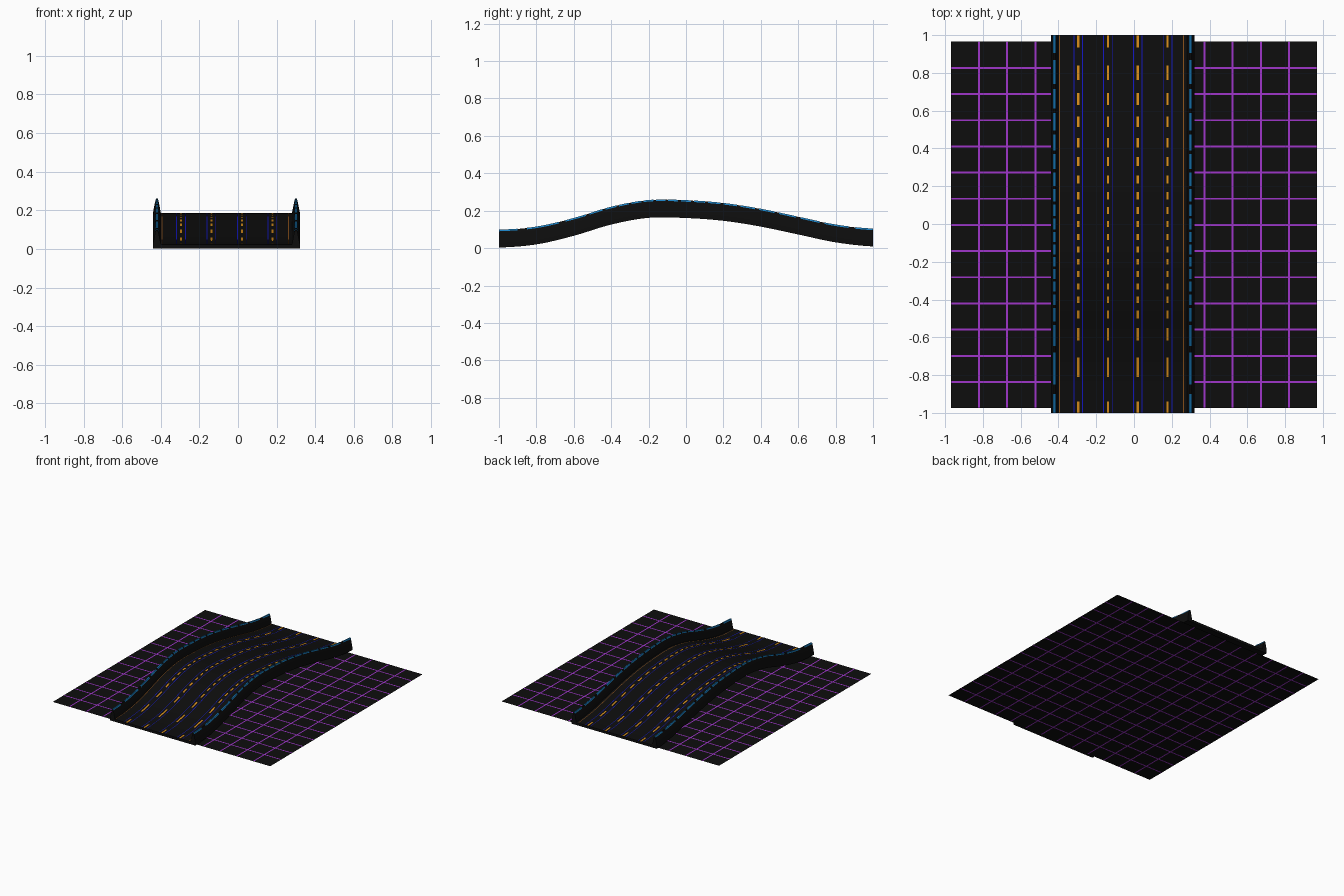
import bpy, bmesh

if "Cube" in bpy.data.objects:
    bpy.data.objects.remove(bpy.data.objects["Cube"])

def material(name, rgb):
    m = bpy.data.materials.new(name)
    m.diffuse_color = (*rgb, 1)
    m.use_nodes = True
    m.node_tree.nodes["Principled BSDF"].inputs["Base Color"].default_value = m.diffuse_color
    return m

BLACK = material("asphalt_black", (0.004, 0.004, 0.004))
PURPLE = material("grid_purple", (0.35, 0.035, 0.6))
ORANGE = material("dash_orange", (0.68, 0.26, 0.01))
RUST = material("edge_rust", (0.25, 0.08, 0.01))
BLUE = material("lane_blue", (0.006, 0.008, 0.55))
CYAN = material("rail_cyan", (0.01, 0.22, 0.55))

# Height of the road underside along y
HILL = [(-1, .003), (-.8, .02), (-.6, .066), (-.4, .126), (-.2, .162), (0, .161),
        (.2, .146), (.4, .115), (.6, .073), (.8, .031), (1, .009)]

def height(y):
    i = min(max(int((y + 1) / 0.2), 0), 9)
    z = [HILL[min(max(k, 0), 10)][1] for k in range(i - 1, i + 3)]
    t = (y - HILL[i][0]) / 0.2
    return 0.5 * (2 * z[1] + (z[2] - z[0]) * t
                  + (2 * z[0] - 5 * z[1] + 4 * z[2] - z[3]) * t ** 2
                  + (3 * z[1] - z[0] - 3 * z[2] + z[3]) * t ** 3)

def sweep(bm, section, y0=-1.0, y1=1.0, closed=False):
    """Run an (x, z) section along the hill, left to right over the top."""
    n = max(2, round((y1 - y0) / 0.02))
    rings = []
    for j in range(n + 1):
        y = y0 + (y1 - y0) * j / n
        rings.append([bm.verts.new((x, y, z + height(y))) for x, z in section])
    m = len(section)
    for a, b in zip(rings, rings[1:]):
        for i in range(m if closed else m - 1):
            k = (i + 1) % m
            bm.faces.new((a[i], a[k], b[k], b[i]))
    if closed:
        bm.faces.new(rings[0][::-1])
        bm.faces.new(rings[-1])

def finish(bm, name, mat, smooth=False):
    me = bpy.data.meshes.new(name)
    bm.to_mesh(me)
    bm.free()
    me.materials.append(mat)
    ob = bpy.data.objects.new(name, me)
    bpy.context.collection.objects.link(ob)
    if smooth:
        bpy.ops.object.select_all(action='DESELECT')
        ob.select_set(True)
        bpy.context.view_layer.objects.active = ob
        bpy.ops.object.shade_smooth_by_angle()
    return ob

DECK = 0.02
LEFT, RIGHT = -0.42, 0.30

# Road deck
bm = bmesh.new()
sweep(bm, [(-.40, 0), (-.40, DECK), (.28, DECK), (.28, 0)], closed=True)
finish(bm, "road_deck", BLACK, True)

# Tapered barriers on both sides
half = [(.02, 0), (.02, .024), (.015, .05), (.009, .08), (.004, .094)]
for name, cx in (("left_barrier", LEFT), ("right_barrier", RIGHT)):
    bm = bmesh.new()
    sweep(bm, [(cx - w, z) for w, z in half] + [(cx + w, z) for w, z in half[::-1]], closed=True)
    finish(bm, name, BLACK, True)

# Dash centres: the spacing stretches towards the ends of the road
centres = [-1.0, -.75, -.575, -.475, -.4, -.33, -.265, -.2, -.135, -.07, 0, .07,
           .15, .235, .33, .43, .54, .66, .795, .98]

def spans(fill):
    for i, c in enumerate(centres):
        before = c - centres[i - 1] if i else .12
        after = centres[i + 1] - c if i < len(centres) - 1 else .12
        yield max(-1, c - before * fill / 2), min(1, c + after * fill / 2)

def flat(x, w, z=DECK + .0015):
    return [(x - w / 2, z), (x + w / 2, z)]

# Orange lane dashes, each flanked by two thin blue lines
lanes = [-.295, -.138, .02, .178]
bm = bmesh.new()
for x in lanes:
    for y0, y1 in spans(0.48):
        sweep(bm, flat(x, .011), y0, y1)
finish(bm, "lane_dashes", ORANGE)

bm = bmesh.new()
for x in lanes:
    for s in (-.023, .023):
        sweep(bm, flat(x + s, .004))
finish(bm, "lane_lines", BLUE)

# Rust edge lines beside the barriers
bm = bmesh.new()
for x in (-.394, .262):
    sweep(bm, flat(x, .004))
finish(bm, "edge_lines", RUST)

# Cyan dashed caps along the barrier tops
bm = bmesh.new()
for cx in (LEFT, RIGHT):
    for y0, y1 in spans(0.8):
        sweep(bm, [(cx - .0075, .087), (cx - .0045, .0955), (cx + .0045, .0955), (cx + .0075, .087)], y0, y1)
finish(bm, "barrier_light_strips", CYAN)

# Ground sheet with its grid of lines, visible from both sides
def rect(bm, x0, x1, y0, y1, z, up=True):
    v = [bm.verts.new((x, y, z)) for x, y in ((x0, y0), (x1, y0), (x1, y1), (x0, y1))]
    bm.faces.new(v if up else v[::-1])

G, Y0, Y1 = 0.97, -0.975, 0.965
bm = bmesh.new()
rect(bm, -G, G, Y0, Y1, .001)
finish(bm, "ground_sheet", BLACK)

bm = bmesh.new()
for z, up in ((.002, True), (0, False)):
    for i in range(1, 13):
        x = -G + 2 * G * i / 13
        rect(bm, x - .005, x + .005, Y0, Y1, z, up)
    for j in range(1, 14):
        y = Y0 + (Y1 - Y0) * j / 14
        rect(bm, -G, G, y - .005, y + .005, z, up)
finish(bm, "ground_grid_lines", PURPLE)
